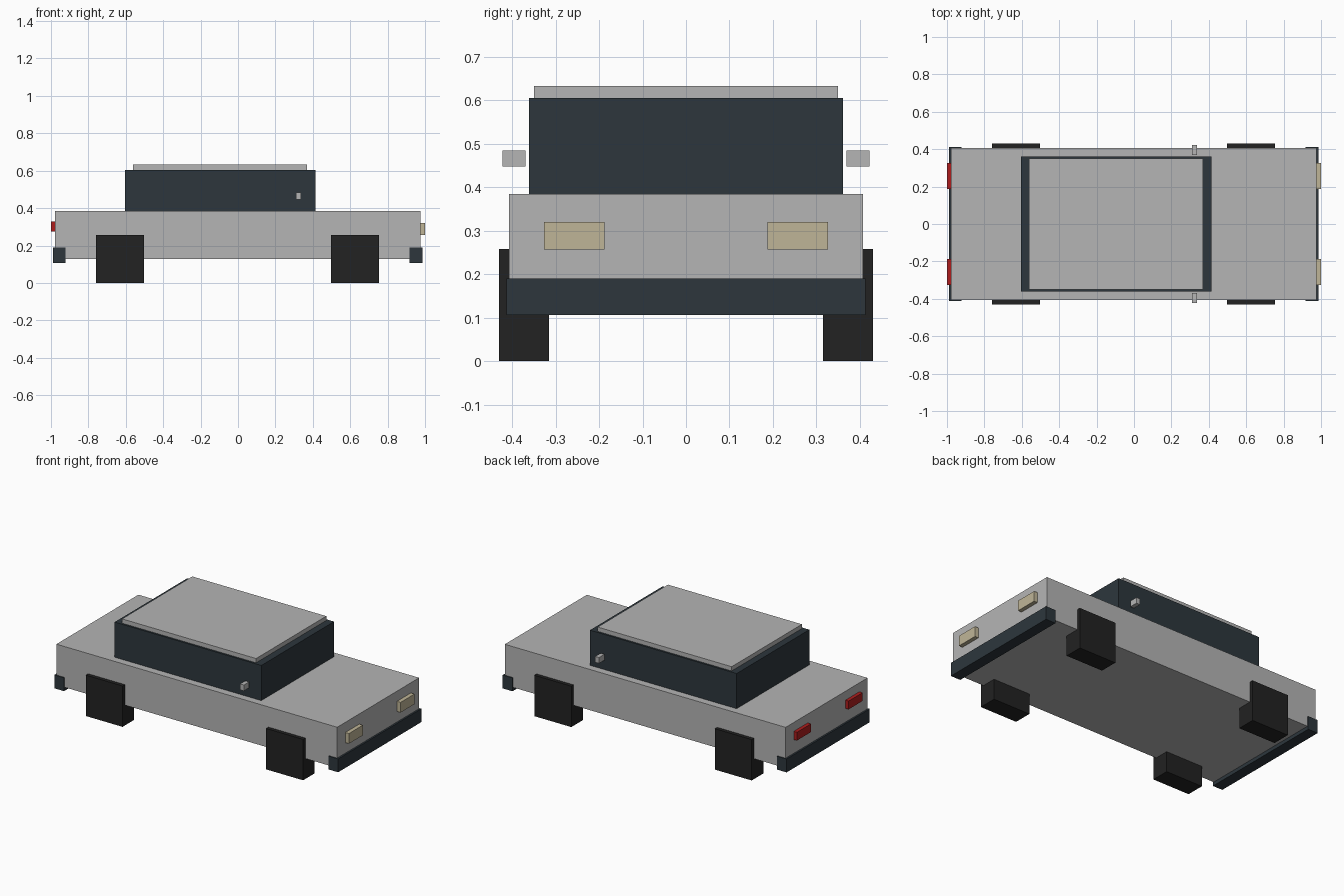
import bpy
import bmesh

if "Cube" in bpy.data.objects:
    bpy.data.objects.remove(bpy.data.objects["Cube"])


def material(name, rgb):
    mat = bpy.data.materials.new(name)
    mat.diffuse_color = (*rgb, 1)
    mat.use_nodes = True
    mat.node_tree.nodes["Principled BSDF"].inputs["Base Color"].default_value = mat.diffuse_color
    return mat


silver = material("silver_paint", (0.46, 0.46, 0.46))
slate = material("dark_slate", (0.026, 0.037, 0.046))
rubber = material("black_rubber", (0.016, 0.016, 0.016))
cream = material("cream_lamp", (0.52, 0.46, 0.31))
red = material("red_lamp", (0.42, 0.012, 0.012))


def box(name, mat, x, y, z):
    """Flat-sided box spanning the (low, high) ranges on each axis."""
    bm = bmesh.new()
    bmesh.ops.create_cube(bm, size=1)
    for v in bm.verts:
        for i, (low, high) in enumerate((x, y, z)):
            v.co[i] = low if v.co[i] < 0 else high
    mesh = bpy.data.meshes.new(name)
    bm.to_mesh(mesh)
    bm.free()
    mesh.materials.append(mat)
    obj = bpy.data.objects.new(name, mesh)
    bpy.context.collection.objects.link(obj)
    return obj


def box_pair(name, mat, x, y, z):
    """The same box on both sides of the car."""
    box(name + "_left", mat, x, y, z)
    box(name + "_right", mat, x, (-y[1], -y[0]), z)


# Body, glasshouse and roof panel
box("body", silver, (-0.978, 0.975), (-0.407, 0.407), (0.128, 0.384))
box("cabin", slate, (-0.605, 0.415), (-0.361, 0.361), (0.384, 0.605))
box("roof", silver, (-0.562, 0.37), (-0.349, 0.349), (0.605, 0.632))

# Bumpers wrapping the lower corners
box("rear_bumper", slate, (-0.989, -0.921), (-0.413, 0.413), (0.106, 0.19))
box("front_bumper", slate, (0.918, 0.986), (-0.413, 0.413), (0.106, 0.19))

# Square wheels
box_pair("rear_wheel", rubber, (-0.758, -0.502), (0.315, 0.43), (0, 0.257))
box_pair("front_wheel", rubber, (0.497, 0.754), (0.315, 0.43), (0, 0.257))

# Lamps and side mirrors
box_pair("headlight", cream, (0.973, 1.0), (0.187, 0.326), (0.256, 0.32))
box_pair("tail_light", red, (-1.0, -0.975), (0.187, 0.326), (0.276, 0.328))
box_pair("side_mirror", silver, (0.31, 0.336), (0.369, 0.422), (0.447, 0.484))
